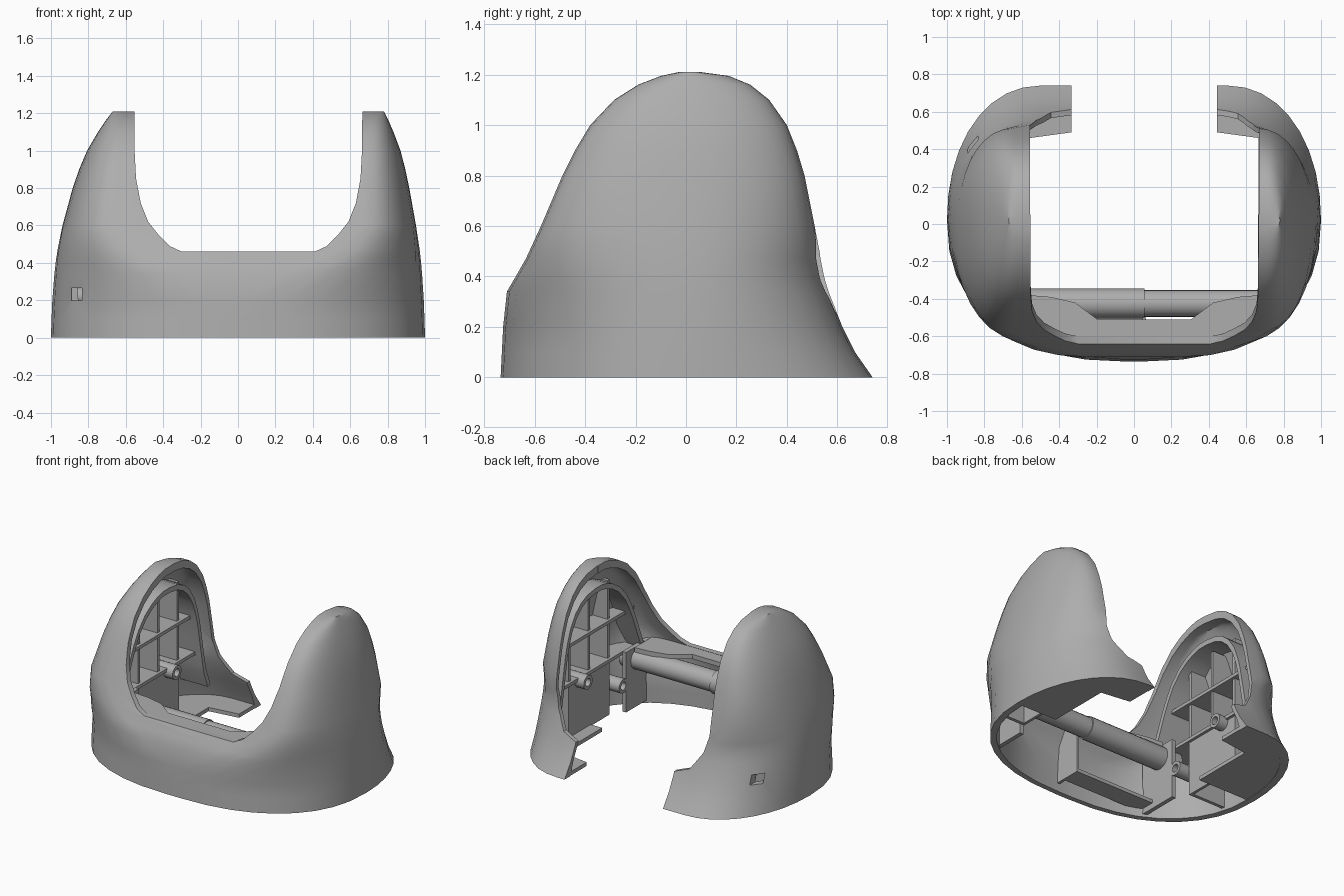
import bpy, bmesh, math

if "Cube" in bpy.data.objects:
    bpy.data.objects.remove(bpy.data.objects["Cube"], do_unlink=True)

grey = bpy.data.materials.new("matte grey")
grey.use_nodes = True
grey.diffuse_color = (0.42, 0.42, 0.42, 1)
grey.node_tree.nodes["Principled BSDF"].inputs["Base Color"].default_value = (0.42, 0.42, 0.42, 1)

CX = 0.055   # centre line of the opening
MID = 0.02   # depth of the crest
# height, half width, front depth, back depth
LEVELS = [(0, 1, -.735, .74), (.1, .997, -.73, .67), (.2, .993, -.725, .62),
          (.34, .983, -.71, .565), (.4, .977, -.675, .55), (.47, .968, -.635, .535),
          (.6, .945, -.575, .51), (.8, .9, -.49, .47), (.9, .872, -.44, .44),
          (1.0, .838, -.38, .4), (1.1, .79, -.285, .33), (1.16, .757, -.19, .255),
          (1.195, .735, -.1, .17), (1.21, .725, -.03, .06)]
parts = []


def new_object(name, bm):
    bmesh.ops.recalc_face_normals(bm, faces=bm.faces)
    mesh = bpy.data.meshes.new(name)
    bm.to_mesh(mesh)
    bm.free()
    obj = bpy.data.objects.new(name, mesh)
    bpy.context.collection.objects.link(obj)
    return obj


def hull(name, k=1.0, drop=0.0):
    """Lofted dome, shrunk by k."""
    bm = bmesh.new()
    rings = []
    steps = 9
    for z, hw, front, back in LEVELS:
        flat = min(max(.05 + (z - .25) * 2.2, .05), .66)
        centre = CX * (z / 1.21) ** 3
        ring = []
        # four quarters, walked counter-clockwise from +x
        for sx, y_end, rising in ((1, back, True), (-1, back, False), (-1, front, True), (1, front, False)):
            a = max(flat, .5) if y_end > 0 else flat
            power = 2 / (2.1 if y_end > 0 else 2.3)
            first = 1 if rising else 0
            for i in range(first, steps + first):
                t = i / steps if rising else 1 - i / steps
                c = max(math.cos(t * math.pi / 2), 0) ** power
                s = math.sin(t * math.pi / 2) ** power
                x = centre + sx * (a + (hw * k - a) * c)
                ring.append((x, MID + (y_end - MID) * k * s, z * k - (drop if z == 0 else 0)))
            if not rising:
                ring.append((centre + sx * hw * k, MID, z * k - (drop if z == 0 else 0)))
        rings.append([bm.verts.new(p) for p in ring])
    for lo, hi in zip(rings, rings[1:]):
        for i in range(len(lo)):
            j = (i + 1) % len(lo)
            bm.faces.new((lo[i], lo[j], hi[j], hi[i]))
    bm.faces.new(rings[0])
    bm.faces.new(rings[-1])
    return new_object(name, bm)


def prism(name, pts, axis, lo, hi):
    """Extrude a flat outline along one axis."""
    place = {"x": lambda p, h: (h, p[0], p[1]), "y": lambda p, h: (p[0], h, p[1]),
             "z": lambda p, h: (p[0], p[1], h)}[axis]
    bm = bmesh.new()
    a = [bm.verts.new(place(p, lo)) for p in pts]
    b = [bm.verts.new(place(p, hi)) for p in pts]
    bm.faces.new(a)
    bm.faces.new(b)
    for i in range(len(pts)):
        j = (i + 1) % len(pts)
        bm.faces.new((a[i], a[j], b[j], b[i]))
    return new_object(name, bm)


def box(name, x, y, z):
    return prism(name, [(x[0], y[0]), (x[1], y[0]), (x[1], y[1]), (x[0], y[1])], "z", *z)


def tube(name, r, y, z, x0, x1):
    n = 20
    pts = [(y + r * math.cos(math.tau * i / n), z + r * math.sin(math.tau * i / n)) for i in range(n)]
    return prism(name, pts, "x", x0, x1)


def boolean(obj, other, op):
    mod = obj.modifiers.new("cut", "BOOLEAN")
    mod.operation, mod.object, mod.solver = op, other, "EXACT"
    dg = bpy.context.evaluated_depsgraph_get()
    dg.update()
    mesh = bpy.data.meshes.new_from_object(obj.evaluated_get(dg))
    obj.modifiers.clear()
    obj.data = mesh


def cut(obj, cutter):
    boolean(obj, cutter, "DIFFERENCE")
    bpy.data.objects.remove(cutter, do_unlink=True)


def both(pts):
    """Complete a symmetric outline given as offsets from the centre line."""
    return [(CX - u, z) for u, z in pts] + [(CX + u, z) for u, z in reversed(pts)]


# Outer shell: hollow dome with saddle opening and open back
shell = hull("outer_shell")
cut(shell, hull("cavity", .955, .1))
saddle = [(.612, 1.5), (.608, 1.0), (.6, .85), (.575, .72), (.535, .62), (.48, .55), (.42, .49), (.355, .46)]
cut(shell, prism("saddle_cutter", both(saddle), "y", -1, .1))
rear = [(.612, 1.5), (.612, .5), (.58, .38), (.5, .26), (.39, .22), (.39, -.2)]
cut(shell, prism("rear_cutter", both(rear), "y", .05, 1))
for y in (-.47, .46):
    cut(shell, box("hole_cutter", (-.89, -.835), (y - .12, y + .12), (.2, .265)))
parts.append(shell)

limit = hull("limit", .975)


def fitted(obj):
    """Trim an inner part to the shell."""
    boolean(obj, limit, "INTERSECT")
    parts.append(obj)


def span(sign, u0, u1):
    return sorted((CX + sign * u0, CX + sign * u1))


# Saddle shelf and lower stiffeners behind the front wall
half = [(.62, -.64), (.62, -.38), (.5, -.39), (.37, -.42), (.25, -.51)]
fitted(prism("front_shelf", both(half), "z", .425, .458))
fitted(box("front_floor_plate", (-.6, CX), (-.64, -.5), (.06, .085)))
fitted(box("front_centre_rib", (CX - .01, CX + .01), (-.72, -.5), (.06, .44)))

# Cross bar in two diameters
parts.append(tube("cross_bar_right", .08, -.425, .36, -.7, CX))
parts.append(tube("cross_bar_left", .072, -.425, .36, CX, .78))

# Inner ribs, floors and bosses of each side
arch = [(f * .82, z * .86) for z, w, f, b in LEVELS[2:]] + \
       [(b * .82, z * .86) for z, w, f, b in reversed(LEVELS[2:])]
arch_in = [(y * .94, z * .965) for y, z in arch]
for sign, label in ((1, "left"), (-1, "right")):
    fitted(prism(label + "_arch_rib", arch + arch_in[::-1], "x", *span(sign, .63, 1.1)))
    for i, y in enumerate((-.2, .02, .24)):
        fitted(box(f"{label}_upright_rib_{i}", span(sign, .7, 1.1), (y - .012, y + .012), (.02, .99)))
    for i, z in enumerate((.42, .7)):
        fitted(box(f"{label}_level_rib_{i}", span(sign, .68, 1.1), (-.46, .42), (z - .012, z + .012)))
    floor = [(.61, 0), (1.1, 0), (1.1, .75), (.39, .75), (.39, .49), (.61, .46)]
    fitted(prism(label + "_floor", [(CX + sign * u, y) for u, y in floor], "z", .003, .03))
    fitted(box(label + "_lower_panel", span(sign, .7, .72), (-.2, .24), (.02, .42)))
    for i, (y, z) in enumerate(((.13, .4), (-.27, .22))):
        boss = tube(f"{label}_boss_{i}", .05, y, z, *span(sign, .63, .95))
        cut(boss, tube("bore", .028, y, z, *span(sign, .6, .72)))
        fitted(boss)
    fitted(box(label + "_bar_bracket", span(sign, .63, .66), (-.6, -.3), (.02, .45)))
bpy.data.objects.remove(limit, do_unlink=True)

# Colour and shading
bpy.ops.object.select_all(action="DESELECT")
for obj in parts:
    obj.data.materials.clear()
    obj.data.materials.append(grey)
    for face in obj.data.polygons:
        face.material_index = 0
    obj.select_set(True)
bpy.context.view_layer.objects.active = shell
bpy.ops.object.shade_smooth_by_angle(angle=math.radians(32))
